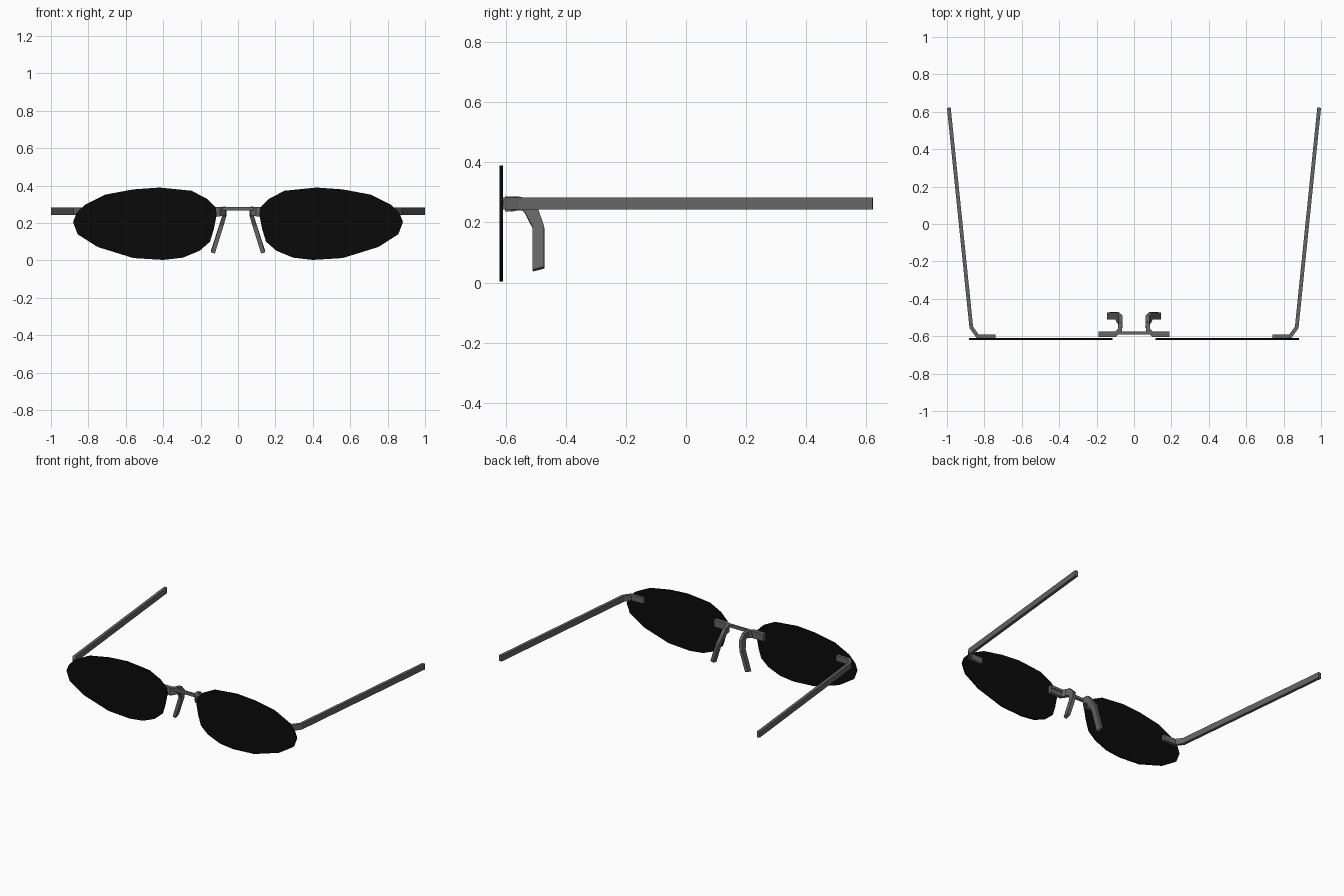
import bpy, bmesh

if "Cube" in bpy.data.objects:
    bpy.data.objects.remove(bpy.data.objects["Cube"])

def material(name, v):
    m = bpy.data.materials.new(name)
    m.diffuse_color = (v, v, v, 1)
    m.use_nodes = True
    m.node_tree.nodes["Principled BSDF"].inputs["Base Color"].default_value = m.diffuse_color
    return m

BLACK = material("lens_black", 0.003)
METAL = material("dark_metal", 0.13)

def finish(name, bm, mat, thickness=0, mirror=True):
    bmesh.ops.recalc_face_normals(bm, faces=bm.faces)
    me = bpy.data.meshes.new(name)
    bm.to_mesh(me)
    bm.free()
    me.materials.append(mat)
    ob = bpy.data.objects.new(name, me)
    bpy.context.collection.objects.link(ob)
    if thickness:
        s = ob.modifiers.new("thickness", 'SOLIDIFY')
        s.thickness, s.offset, s.use_even_offset = thickness, 0, True
    if mirror:
        ob.modifiers.new("mirror", 'MIRROR').use_mirror_merge = False
    return ob

def ribbon(name, pairs, thickness):
    """Flat strip through pairs of edge points, given thickness."""
    bm = bmesh.new()
    rows = [(bm.verts.new(a), bm.verts.new(b)) for a, b in pairs]
    for (a, b), (c, d) in zip(rows, rows[1:]):
        bm.faces.new((a, b, d, c))
    return finish(name, bm, METAL, thickness)

# Lenses: faceted oval outline, thin plate
outline = [(.118, .283), (.165, .33), (.25, .373), (.42, .39), (.56, .38),
           (.71, .352), (.82, .297), (.865, .25), (.882, .205), (.857, .14),
           (.75, .072), (.56, .013), (.40, .003), (.295, .015), (.205, .052),
           (.15, .10), (.13, .165), (.115, .24)]
bm = bmesh.new()
bm.faces.new([bm.verts.new((x, -.615, z)) for x, z in outline])
finish("lenses", bm, BLACK, 0.012)

# Temple arms with the small hinge tab behind each lens
path = [(.74, -.60), (.836, -.60), (.87, -.553), (.99, .622)]
ribbon("temple_arms", [((x, y, .283), (x, y, .243)) for x, y in path], 0.02)

# Nose pad arms: tab on the lens, bending back and then down
ribbon("nose_arms", [
    ((.19, -.592, .287), (.19, -.592, .236)),
    ((.10, -.592, .287), (.10, -.592, .236)),
    ((.076, -.565, .287), (.076, -.568, .24)),
    ((.072, -.525, .28), (.072, -.545, .24)),
    ((.072, -.492, .243), (.075, -.537, .233)),
    ((.09, -.472, .186), (.09, -.51, .182)),
    ((.134, -.472, .05), (.134, -.51, .04))], 0.022)

# Bridge bar between the lenses
bm = bmesh.new()
bmesh.ops.create_cube(bm, size=1)
for v in bm.verts:
    v.co = (v.co.x * .38, v.co.y * .016 - .583, v.co.z * .02 + .277)
finish("bridge", bm, METAL, mirror=False)
